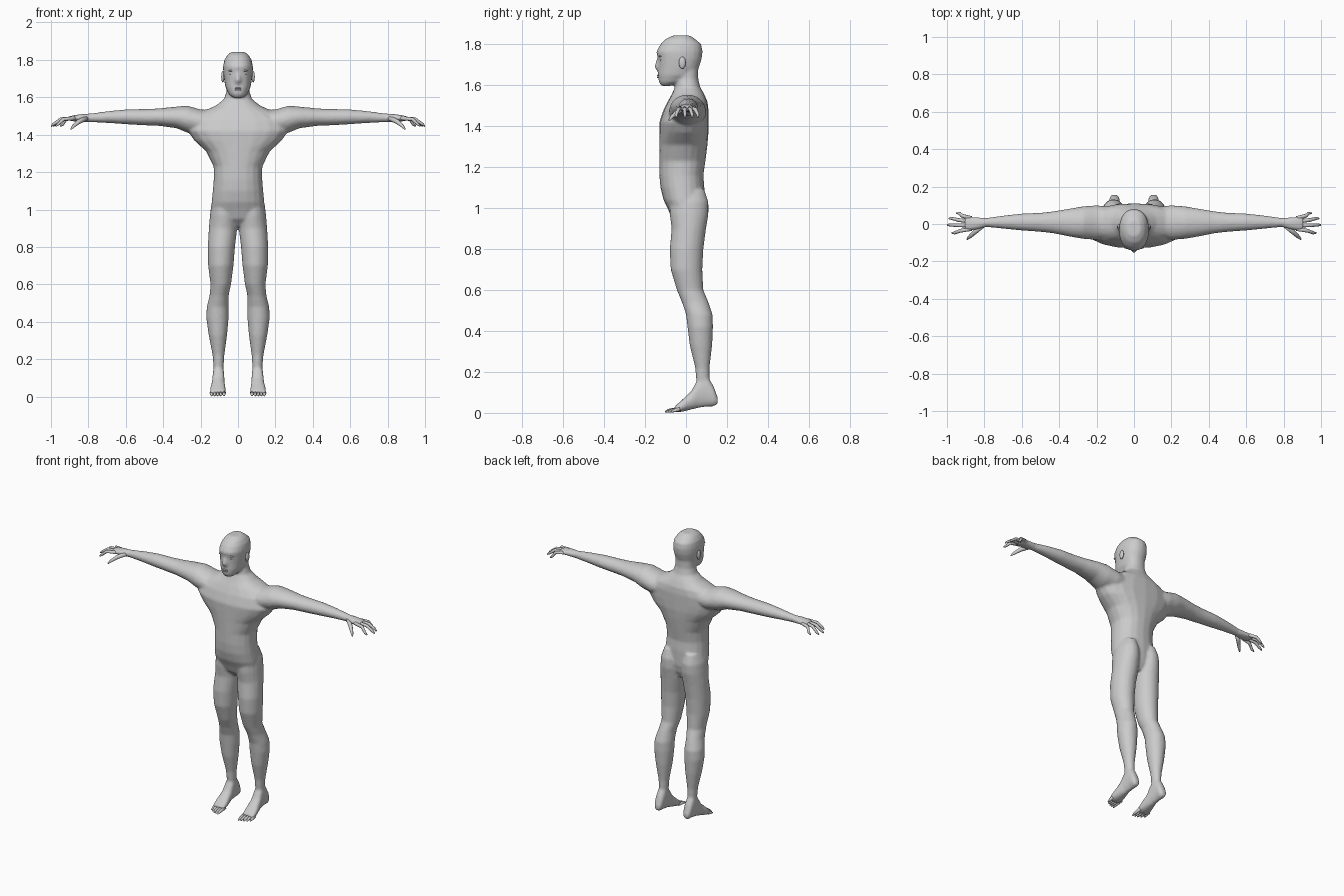
import bpy
import bmesh
import math
from mathutils import Vector

cube = bpy.data.objects.get("Cube")
if cube:
    bpy.data.objects.remove(cube, do_unlink=True)

# One plain grey for the whole figure
GREY = (0.6, 0.6, 0.6, 1.0)
skin = bpy.data.materials.new("plain grey")
skin.use_nodes = True
skin.diffuse_color = GREY
skin.node_tree.nodes["Principled BSDF"].inputs["Base Color"].default_value = GREY


def power(value, exponent):
    return math.copysign(abs(value) ** exponent, value)


def bridge(bm, loops):
    """Skin a row of vertex loops and cap both ends."""
    count = len(loops[0])
    for low, high in zip(loops, loops[1:]):
        for i in range(count):
            j = (i + 1) % count
            bm.faces.new((low[i], low[j], high[j], high[i]))
    bm.faces.new(loops[0])
    bm.faces.new(loops[-1])


def loft(bm, axis, rings, side=1, square=0.9, count=20):
    """Rings hold position along the axis, then the limits on the other two axes."""
    loops = []
    for along, a_min, a_max, b_min, b_max in rings:
        loop = []
        for i in range(count):
            angle = math.tau * i / count
            a = (a_min + a_max) / 2 + (a_max - a_min) / 2 * power(math.cos(angle), square)
            b = (b_min + b_max) / 2 + (b_max - b_min) / 2 * power(math.sin(angle), square)
            x, y, z = {"x": (along, a, b), "y": (a, along, b), "z": (a, b, along)}[axis]
            loop.append(bm.verts.new((x * side, y, z)))
        loops.append(loop)
    bridge(bm, loops)


def tube(bm, points, radii, side=1, count=8):
    """Tapered round tube through a few points."""
    points = [Vector((x * side, y, z)) for x, y, z in points]
    turn = (points[-1] - points[0]).to_track_quat("Z", "Y")
    loops = []
    for point, radius in zip(points, radii):
        loop = []
        for i in range(count):
            angle = math.tau * i / count
            offset = Vector((math.cos(angle), math.sin(angle), 0)) * radius
            loop.append(bm.verts.new(point + turn @ offset))
        loops.append(loop)
    bridge(bm, loops)


def finish(name, bm):
    bmesh.ops.recalc_face_normals(bm, faces=bm.faces[:])
    for face in bm.faces:
        face.smooth = True
    mesh = bpy.data.meshes.new(name)
    bm.to_mesh(mesh)
    bm.free()
    mesh.materials.append(skin)
    obj = bpy.data.objects.new(name, mesh)
    bpy.context.collection.objects.link(obj)
    return obj


def ellipsoid(name, centre, size):
    bm = bmesh.new()
    bmesh.ops.create_uvsphere(bm, u_segments=14, v_segments=8, radius=1)
    bmesh.ops.scale(bm, vec=size, verts=bm.verts[:])
    bmesh.ops.translate(bm, vec=centre, verts=bm.verts[:])
    return finish(name, bm)


# Torso and neck: height, half width, front, back
torso = [
    (.91, .05, -.03, .06), (.95, .11, -.07, .08), (1.0, .143, -.09, .09),
    (1.04, .141, -.11, .09), (1.1, .135, -.125, .09), (1.16, .13, -.13, .085),
    (1.23, .13, -.13, .095), (1.31, .17, -.13, .105), (1.37, .235, -.13, .11),
    (1.42, .27, -.13, .11), (1.48, .26, -.11, .11), (1.52, .2, -.09, .105),
    (1.555, .12, -.07, .09), (1.59, .075, -.055, .07), (1.63, .062, -.05, .06),
    (1.68, .06, -.05, .06),
]
# Head: height, half width, front, back
head = [
    (1.597, .025, -.12, -.075), (1.615, .048, -.133, -.01), (1.65, .066, -.137, .04),
    (1.69, .074, -.136, .065), (1.73, .079, -.138, .077), (1.765, .08, -.145, .081),
    (1.8, .073, -.125, .075), (1.826, .057, -.1, .045), (1.843, .035, -.065, .02),
]
# Left leg: height, inner, outer, front, back
leg = [
    (.15, .077, .13, .05, .115), (.22, .073, .136, .045, .115), (.33, .058, .157, .018, .128),
    (.42, .05, .17, .007, .132), (.48, .05, .167, 0, .13), (.54, .05, .152, -.02, .11),
    (.6, .037, .147, -.045, .085), (.7, .024, .16, -.075, .08), (.8, .016, .162, -.08, .085),
    (.9, .004, .156, -.07, .098), (.97, .003, .15, -.08, .11), (1.03, .008, .143, -.08, .11),
    (1.09, .03, .12, -.06, .09),
]
# Left foot: depth, inner, outer, bottom, top
foot = [
    (.155, .088, .122, .042, .075), (.135, .077, .132, .032, .13), (.1, .075, .134, .03, .19),
    (.06, .073, .136, .024, .17), (.025, .07, .142, .016, .105), (-.015, .065, .15, .006, .068),
    (-.055, .066, .15, .002, .032),
]
# Left arm and palm: distance out, front, back, bottom, top
arm = [
    (.1, -.07, .09, 1.4, 1.53), (.2, -.085, .1, 1.4, 1.535), (.27, -.08, .095, 1.41, 1.555),
    (.33, -.07, .085, 1.435, 1.55), (.43, -.05, .068, 1.448, 1.54), (.5, -.042, .06, 1.45, 1.537),
    (.6, -.035, .056, 1.456, 1.535), (.7, -.025, .045, 1.463, 1.525), (.79, -.016, .032, 1.467, 1.513),
    (.84, -.03, .036, 1.468, 1.51), (.885, -.036, .042, 1.472, 1.503), (.905, -.03, .038, 1.475, 1.497),
]


def both_sides(row):
    height, width, front, back = row
    return height, -width, width, front, back


# Body blended into a single skin
bm = bmesh.new()
loft(bm, "z", [both_sides(row) for row in torso])
loft(bm, "z", [both_sides(row) for row in head])
tube(bm, [(0, -.13, 1.74), (0, -.14, 1.69), (0, -.13, 1.67)], (.009, .016, .012))
for side in (1, -1):
    loft(bm, "z", leg, side, square=1)
    loft(bm, "y", foot, side)
    loft(bm, "x", arm, side, square=1)
body = finish("body", bm)
remesh = body.modifiers.new("blend", "REMESH")
remesh.mode = "VOXEL"
remesh.voxel_size = 0.008
remesh.use_smooth_shade = True
soften = body.modifiers.new("soften", "SMOOTH")
soften.factor = 0.5
soften.iterations = 4

# Facial features along the centre
ellipsoid("upper_lip", (0, -.137, 1.648), (.02, .006, .004))
ellipsoid("lower_lip", (0, -.136, 1.639), (.017, .006, .004))

for side, label in ((1, "left"), (-1, "right")):
    # Eye, brow and ear
    ellipsoid(label + "_eye", (side * .032, -.121, 1.722), (.013, .008, .006))
    ellipsoid(label + "_brow", (side * .033, -.125, 1.742), (.02, .009, .005))
    ellipsoid(label + "_ear", (side * .081, -.018, 1.71), (.009, .017, .03))

    # Fingers: knuckle depth, then the tip's reach and depth
    bm = bmesh.new()
    for base, reach, tip in ((.031, .95, .058), (.013, .99, .03), (-.008, 1.0, -.005), (-.026, .975, -.048)):
        middle = (base + tip) / 2
        path = [(.87, base, 1.488), ((.89 + reach) / 2, middle, 1.483),
                (reach - .015, tip, 1.457), (reach, tip, 1.446)]
        tube(bm, path, (.011, .01, .008, .004), side)
    finish(label + "_fingers", bm)

    # Thumb
    bm = bmesh.new()
    tube(bm, [(.81, -.008, 1.488), (.85, -.042, 1.47), (.88, -.07, 1.445), (.893, -.082, 1.43)],
         (.014, .013, .009, .004), side)
    finish(label + "_thumb", bm)

    # Toes, shortening towards the outside
    bm = bmesh.new()
    for i in range(5):
        x = .075 + i * .0165
        end = -.102 + i * i * .0018
        tube(bm, [(x, -.03, .02), (x, end + .015, .011), (x, end, .005)],
             (.011, .008, .004), side)
    finish(label + "_toes", bm)
